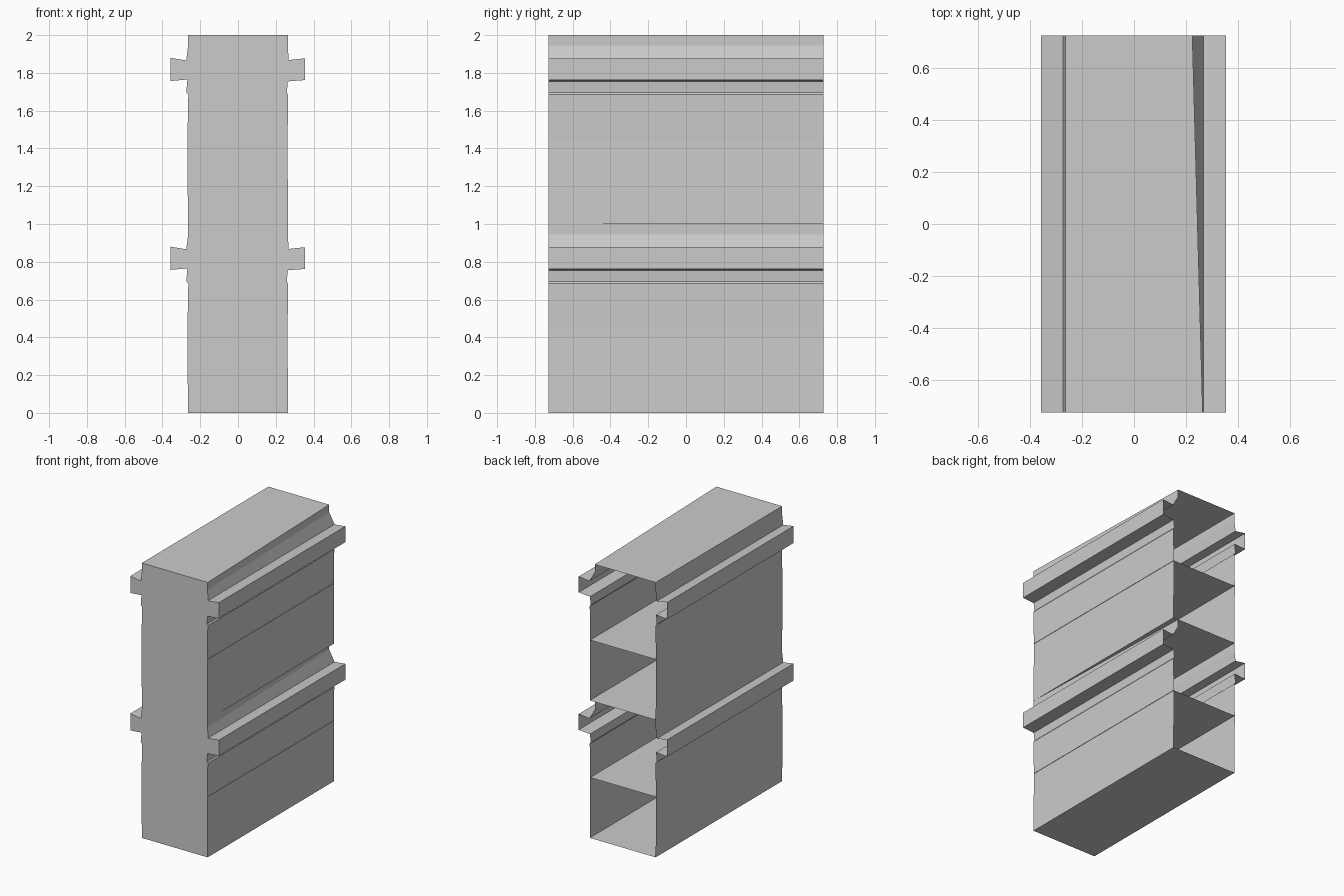
import bpy
import bmesh

cube = bpy.data.objects.get("Cube")
if cube:
    bpy.data.objects.remove(cube, do_unlink=True)

grey = bpy.data.materials.new("light_grey")
grey.use_nodes = True
grey.diffuse_color = (0.6, 0.6, 0.6, 1)
grey.node_tree.nodes["Principled BSDF"].inputs["Base Color"].default_value = (0.6, 0.6, 0.6, 1)

DEPTH = 0.727   # half depth
HALF = 0.265    # half width of the body
SHELF = 0.44    # shelf height within a storey
PINCH = 0.225   # right-hand top edge at the back

# Wall profiles of one storey, bottom to top, as (x, z)
RIGHT = [(HALF, 0), (0.262, SHELF), (0.266, 0.685), (0.258, 0.695), (0.264, 0.755),
         (0.355, 0.762), (0.355, 0.877), (0.268, 0.868), (0.264, 0.945), (HALF, 1)]
LEFT = [(-HALF, 0), (-0.268, SHELF), (-0.263, 0.685), (-0.274, 0.695), (-0.268, 0.765),
        (-0.358, 0.757), (-0.358, 0.88), (-0.274, 0.866), (-0.264, 0.945), (-HALF, 1)]


def finish(name, bm):
    mesh = bpy.data.meshes.new(name)
    bm.to_mesh(mesh)
    bm.free()
    mesh.materials.append(grey)
    obj = bpy.data.objects.new(name, mesh)
    bpy.context.collection.objects.link(obj)


def panel(name, z, back_right=HALF, up=True):
    """Horizontal sheet spanning the body."""
    bm = bmesh.new()
    corners = [(-HALF, -DEPTH), (HALF, -DEPTH), (back_right, DEPTH), (-HALF, DEPTH)]
    face = bm.faces.new([bm.verts.new((x, y, z)) for x, y in corners])
    if not up:
        face.normal_flip()
    finish(name, bm)


def shell(name, base):
    """Front panel and both ridged side walls, open at the back."""
    bm = bmesh.new()
    fronts = []
    for profile in (RIGHT, LEFT):
        front = [bm.verts.new((x, -DEPTH, base + z)) for x, z in profile]
        back = []
        for x, z in profile:
            if x > 0 and z > 0.9:      # pinched upper back corner
                x, z = PINCH, max(z, 0.945)
            back.append(bm.verts.new((x, DEPTH, base + z)))
        for i in range(len(profile) - 1):
            quad = [front[i], back[i], back[i + 1], front[i + 1]]
            bm.faces.new(quad if profile is RIGHT else quad[::-1])
        fronts.append(front)
    bm.faces.new(fronts[0] + fronts[1][::-1])
    finish(name, bm)


# Two stacked storeys, each with its shelf
for label, base in (("lower", 0), ("upper", 1)):
    shell(label + "_shell", base)
    panel(label + "_shelf", base + SHELF)

# Closing sheets
panel("base_panel", 0, up=False)
panel("middle_floor", 1)
panel("top_panel", 2, back_right=PINCH)
